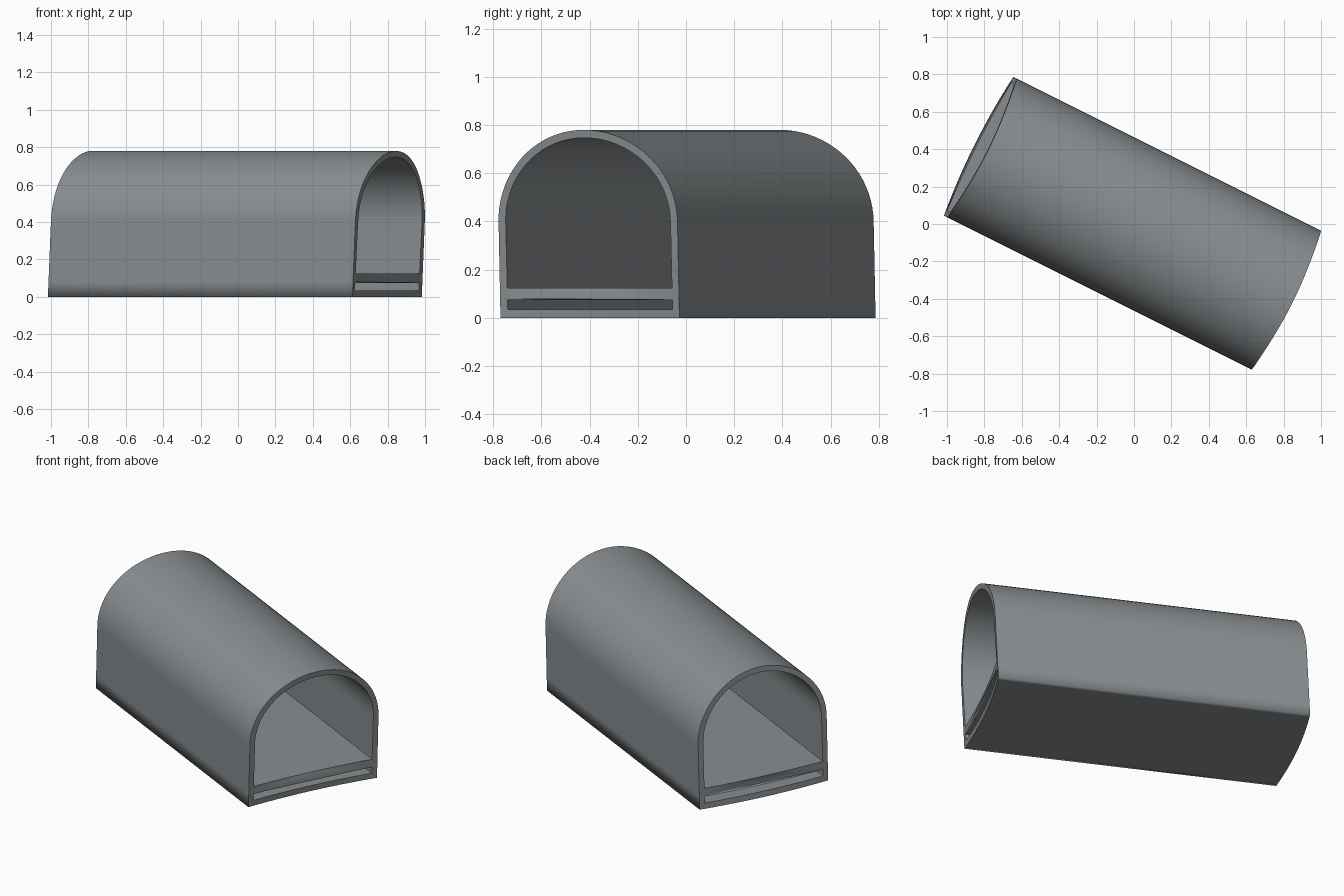
import bpy
import bmesh
import math
from mathutils import Vector

cube = bpy.data.objects.get("Cube")
if cube:
    bpy.data.objects.remove(cube, do_unlink=True)

# Main sizes
HALF_LENGTH = 0.91
HALF_WIDTH = 0.415
SPRING = 0.4          # height where the arch begins
HEIGHT = 0.78
WALL = 0.033
TURN = math.atan2(-1, 2)
AXIS = Vector((math.cos(TURN), math.sin(TURN), 0))
ACROSS = Vector((-math.sin(TURN), math.cos(TURN), 0))

# Grey concrete
grey = bpy.data.materials.new("concrete_grey")
grey.use_nodes = True
colour = (0.25, 0.27, 0.28, 1)
grey.diffuse_color = colour
grey.node_tree.nodes["Principled BSDF"].inputs["Base Color"].default_value = colour


def line(u0, z0, u1, z1, steps):
    """Evenly spaced points, leaving out the last."""
    return [(u0 + (u1 - u0) * i / steps, z0 + (z1 - z0) * i / steps)
            for i in range(steps)]


def arch_loop(half, low, top, margin):
    """Closed outline: floor, straight walls and rounded vault."""
    floor = ([(-half, low)] + line(margin - half, low, half - margin, low, 16)
             + [(half - margin, low)])
    right = line(half, low, half, low + 0.08, 1) + line(half, low + 0.08, half, SPRING, 6)
    vault = [(half * math.cos(math.pi * i / 40),
              SPRING + (top - SPRING) * math.sin(math.pi * i / 40)) for i in range(41)]
    left = line(-half, SPRING, -half, low + 0.08, 6)[1:] + [(-half, low + 0.08)]
    return floor + right + vault + left


def slot_loop(half, low, high):
    return (line(-half, low, half, low, 16) + line(half, low, half, high, 1)
            + line(half, high, -half, high, 16) + line(-half, high, -half, low, 1))


def place(u, z, end):
    """Put a section point on an end: hollow at the floor, proud at the crown."""
    bulge = 0.1 * (z - 0.42) * (1 - 0.55 * (u / HALF_WIDTH) ** 2)
    return AXIS * (end * HALF_LENGTH + bulge) + ACROSS * u + Vector((0, 0, z))


bm = bmesh.new()
rims = {-1: [], 1: []}


def add_tube(points):
    """Long faces joining the same outline at both ends."""
    rings = {end: [bm.verts.new(place(u, z, end)) for u, z in points] for end in (-1, 1)}
    faces = []
    for i in range(len(points)):
        j = (i + 1) % len(points)
        a, b = rings[-1], rings[1]
        faces.append(bm.faces.new((a[i], a[j], b[j], b[i])))
        for end in (-1, 1):
            rims[end].append(bm.edges.get((rings[end][i], rings[end][j])))
    return faces


# Outer shell, vaulted passage and slot through the floor slab
inner = HALF_WIDTH - WALL
outer_faces = add_tube(arch_loop(HALF_WIDTH, 0, HEIGHT, 0.03))
add_tube(arch_loop(inner, 0.125, HEIGHT - WALL, 0.03))
add_tube(slot_loop(inner, 0.035, 0.075))
outer_edges = {e for f in outer_faces for e in f.edges}

# End faces around the openings
for end in (-1, 1):
    bmesh.ops.triangle_fill(bm, use_beauty=True, edges=rims[end], normal=AXIS * end)
bmesh.ops.recalc_face_normals(bm, faces=bm.faces[:])

# Smooth vault, crisp rims and crisp inner corners
for face in bm.faces:
    face.smooth = True
rim_edges = set(rims[-1] + rims[1])
for edge in bm.edges:
    if edge in rim_edges:
        edge.smooth = False
    elif edge not in outer_edges and edge.calc_face_angle(0) > math.radians(35):
        edge.smooth = False

mesh = bpy.data.meshes.new("tunnel_section")
bm.to_mesh(mesh)
bm.free()
mesh.materials.append(grey)
tunnel = bpy.data.objects.new("tunnel_section", mesh)
bpy.context.collection.objects.link(tunnel)
